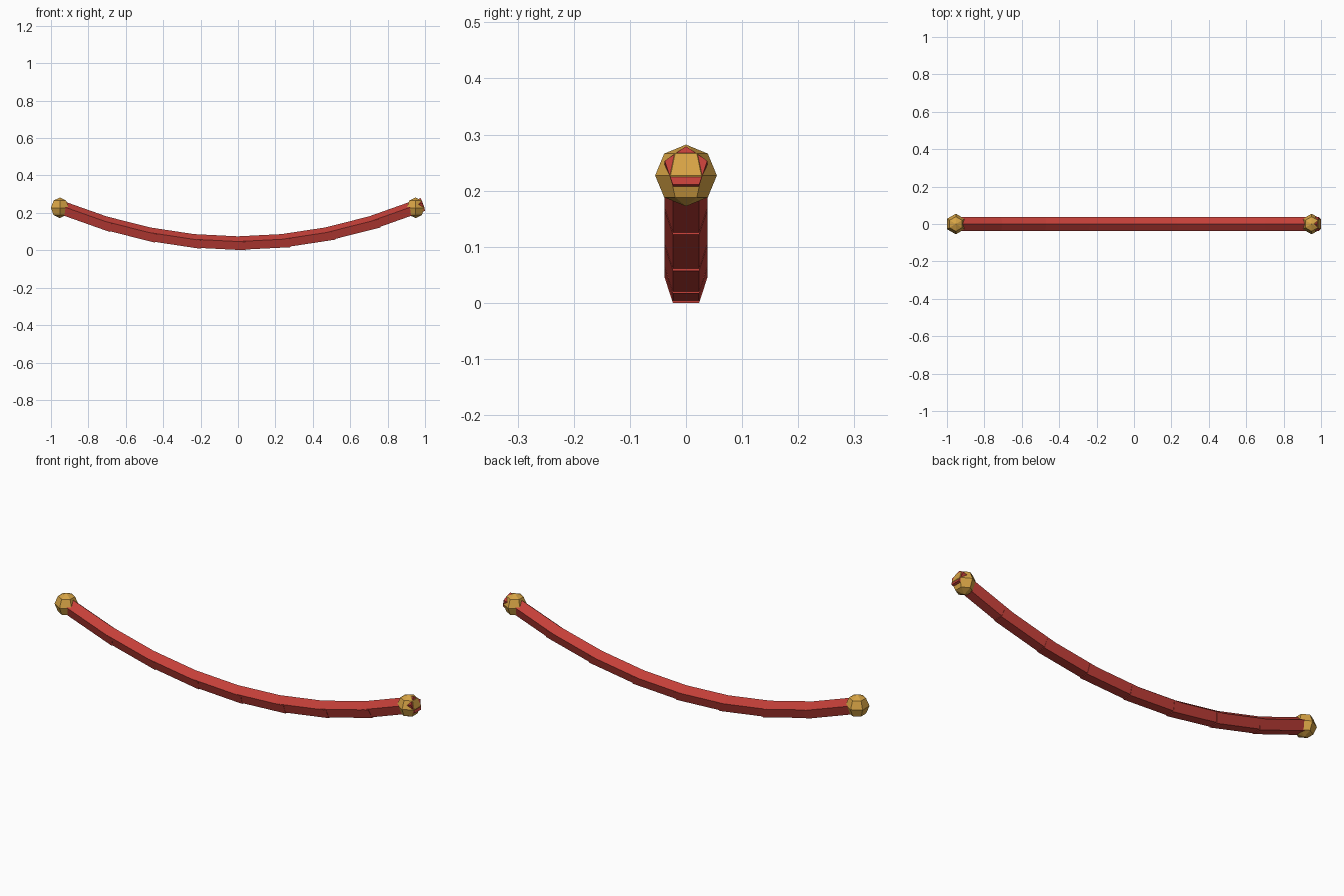
import bpy
import bmesh
from math import pi, sin, cos
from mathutils import Vector, Matrix

if "Cube" in bpy.data.objects:
    bpy.data.objects.remove(bpy.data.objects["Cube"])

SHIFT, HALF, LOW, RISE = -0.0015, 0.951, 0.0345, 0.1925
SEGMENTS, OVERRUN = 8, 0.043


def material(name, color):
    m = bpy.data.materials.new(name)
    m.diffuse_color = (*color, 1)
    m.use_nodes = True
    m.node_tree.nodes["Principled BSDF"].inputs["Base Color"].default_value = m.diffuse_color
    return m


def finish(bm, name, mat):
    bmesh.ops.recalc_face_normals(bm, faces=bm.faces)
    me = bpy.data.meshes.new(name)
    bm.to_mesh(me)
    bm.free()
    me.materials.append(mat)
    ob = bpy.data.objects.new(name, me)
    bpy.context.collection.objects.link(ob)
    return ob


def sag_point(t):
    """Point on the hanging curve, t from -1 to 1."""
    return Vector((SHIFT + HALF * t, 0, LOW + RISE * t * t))


red = material("rope_red", (0.55, 0.05, 0.04))
gold = material("brass", (0.68, 0.37, 0.06))

# Rope: straight five-sided lengths, each running slightly past its joint
for i in range(SEGMENTS):
    a, b = (sag_point(2 * k / SEGMENTS - 1) for k in (i, i + 1))
    d = (b - a).normalized()
    up = Vector((-d.z, 0, d.x))
    side = Vector((0, 1, 0))
    bm = bmesh.new()
    rings = []
    for p in (a, b + d * OVERRUN):
        rings.append([bm.verts.new(p + 0.04 * (up * cos(k * 2 * pi / 5) + side * sin(k * 2 * pi / 5)))
                      for k in range(5)])
        bm.faces.new(rings[-1])
    for k in range(5):
        n = (k + 1) % 5
        bm.faces.new((rings[0][k], rings[0][n], rings[1][n], rings[1][k]))
    finish(bm, f"rope_length_{i + 1}", red)

# End balls: six-sided spheres with a corner on the y axis, spun from a half profile
for name, t in (("left_end_ball", -1), ("right_end_ball", 1)):
    bm = bmesh.new()
    prof = [bm.verts.new((0, 0.055 * sin(k * pi / 4), 0.055 * cos(k * pi / 4))) for k in range(5)]
    edges = [bm.edges.new(pair) for pair in zip(prof, prof[1:])]
    bmesh.ops.spin(bm, geom=prof + edges, axis=(0, 0, 1), cent=(0, 0, 0),
                   angle=2 * pi, steps=6, use_duplicate=False)
    bmesh.ops.remove_doubles(bm, verts=bm.verts, dist=0.0005)
    bmesh.ops.translate(bm, verts=bm.verts, vec=sag_point(t))
    finish(bm, name, gold)
